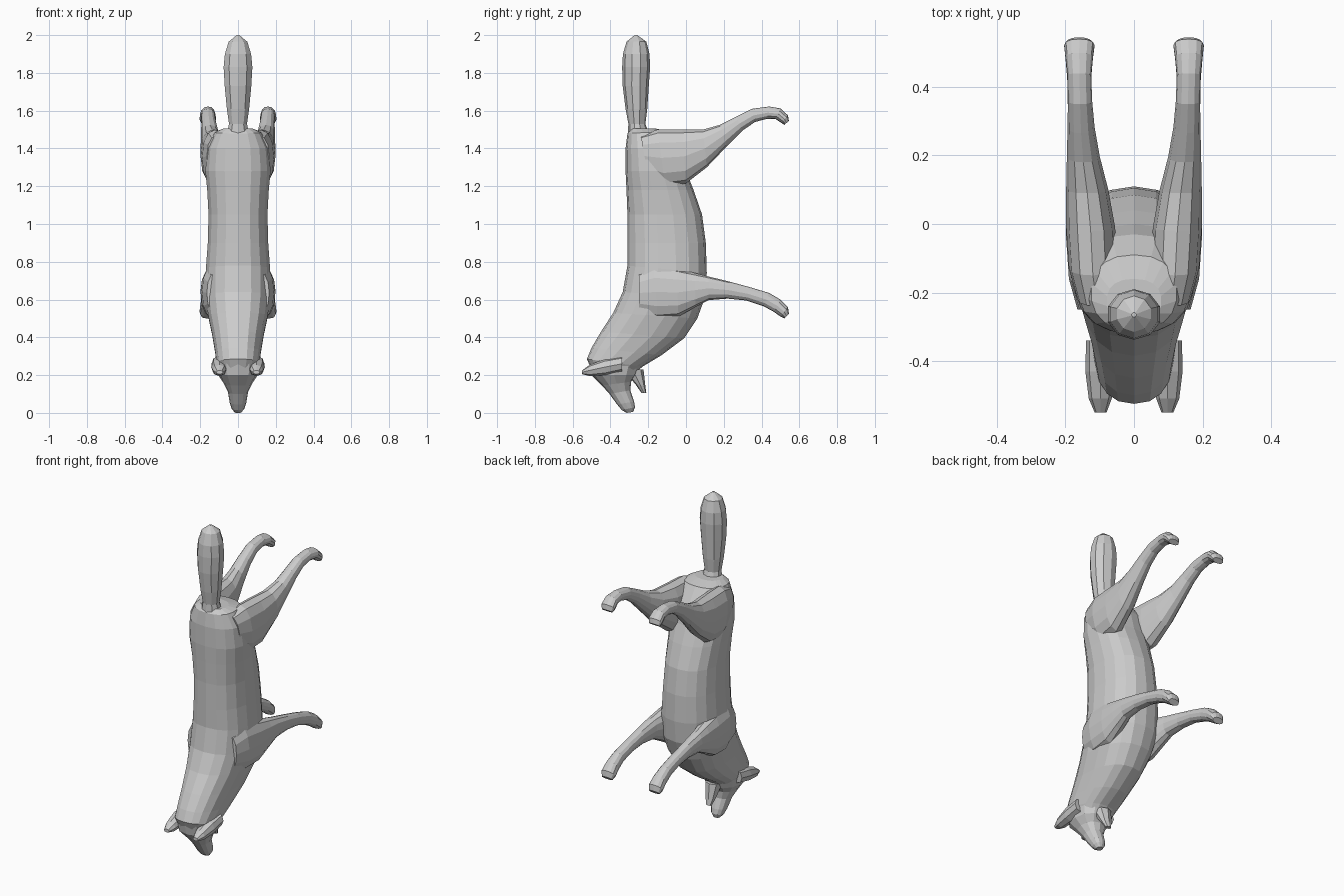
import bpy, bmesh, math


def loft(name, sections, sides=14, power=0.9, mirror=False):
    """Skin rings; each section is (y, z) of one edge, (y, z) of the other, x min, x max."""
    bm = bmesh.new()
    rings = []
    for ay, az, by, bz, x0, x1 in sections:
        ring = []
        for i in range(sides):
            a = 2 * math.pi * i / sides
            c, s = math.cos(a), math.sin(a)
            u = math.copysign(abs(c) ** power, c)
            v = math.copysign(abs(s) ** power, s)
            ring.append(bm.verts.new(((x0 + x1) / 2 + v * (x1 - x0) / 2,
                                      (ay + by) / 2 + u * (ay - by) / 2,
                                      (az + bz) / 2 + u * (az - bz) / 2)))
        rings.append(ring)
    for r, q in zip(rings, rings[1:]):
        for i in range(sides):
            j = (i + 1) % sides
            bm.faces.new((r[i], r[j], q[j], q[i]))
    bm.faces.new(rings[0])
    bm.faces.new(rings[-1])
    bmesh.ops.recalc_face_normals(bm, faces=bm.faces)
    mesh = bpy.data.meshes.new(name)
    bm.to_mesh(mesh)
    bm.free()
    obj = bpy.data.objects.new(name, mesh)
    bpy.context.collection.objects.link(obj)
    if mirror:
        obj.modifiers.new("Mirror", 'MIRROR')
    return obj


def centred(rows):
    return [(ay, az, by, bz, -w, w) for ay, az, by, bz, w in rows]


# Torso and neck, rump to back of head
loft("torso", centred([
    (-0.29, 1.505, -0.16, 1.505, 0.08),
    (-0.31, 1.48, -0.09, 1.49, 0.125),
    (-0.32, 1.40, -0.03, 1.40, 0.165),
    (-0.32, 1.28, 0.00, 1.28, 0.175),
    (-0.315, 1.18, 0.04, 1.18, 0.165),
    (-0.31, 1.05, 0.085, 1.05, 0.158),
    (-0.31, 0.90, 0.105, 0.90, 0.162),
    (-0.31, 0.78, 0.11, 0.74, 0.172),
    (-0.335, 0.64, 0.10, 0.61, 0.175),
    (-0.385, 0.53, 0.06, 0.50, 0.160),
    (-0.45, 0.43, -0.01, 0.395, 0.138),
    (-0.50, 0.345, -0.13, 0.305, 0.123),
    (-0.525, 0.285, -0.23, 0.245, 0.115),
    (-0.50, 0.23, -0.27, 0.21, 0.095)]), sides=18, power=0.85)

# Head and snout
loft("head", centred([
    (-0.515, 0.27, -0.24, 0.25, 0.115),
    (-0.50, 0.20, -0.26, 0.20, 0.105),
    (-0.445, 0.145, -0.29, 0.165, 0.075),
    (-0.405, 0.10, -0.295, 0.12, 0.053),
    (-0.365, 0.045, -0.275, 0.06, 0.044),
    (-0.34, 0.015, -0.27, 0.03, 0.034),
    (-0.315, 0.0, -0.28, 0.005, 0.018)]), sides=12)

# Open lower jaw
loft("lower_jaw", centred([
    (-0.34, 0.23, -0.225, 0.23, 0.05),
    (-0.27, 0.155, -0.215, 0.14, 0.032),
    (-0.235, 0.105, -0.21, 0.105, 0.018)]), sides=8)

# Ears
loft("ears", [
    (-0.34, 0.30, -0.34, 0.22, 0.06, 0.14),
    (-0.43, 0.285, -0.43, 0.20, 0.055, 0.142),
    (-0.51, 0.255, -0.51, 0.195, 0.065, 0.132),
    (-0.55, 0.225, -0.55, 0.205, 0.08, 0.115)], sides=8, mirror=True)

# Hind legs, thigh to paw
loft("hind_legs", [
    (-0.24, 1.47, -0.20, 1.25, 0.05, 0.165),
    (-0.15, 1.50, -0.11, 1.20, 0.05, 0.19),
    (-0.02, 1.50, 0.00, 1.215, 0.055, 0.198),
    (0.09, 1.50, 0.11, 1.30, 0.075, 0.198),
    (0.18, 1.525, 0.215, 1.41, 0.10, 0.196),
    (0.265, 1.568, 0.30, 1.495, 0.115, 0.194),
    (0.35, 1.61, 0.365, 1.54, 0.122, 0.193),
    (0.44, 1.622, 0.43, 1.557, 0.125, 0.194),
    (0.50, 1.612, 0.475, 1.555, 0.12, 0.2),
    (0.54, 1.575, 0.505, 1.535, 0.115, 0.204),
    (0.545, 1.545, 0.52, 1.525, 0.125, 0.195)], sides=12, mirror=True)

# Front legs, shoulder to paw
loft("front_legs", [
    (-0.25, 0.74, -0.25, 0.53, 0.07, 0.165),
    (-0.17, 0.78, -0.15, 0.50, 0.07, 0.19),
    (-0.05, 0.765, -0.04, 0.51, 0.08, 0.198),
    (0.05, 0.74, 0.05, 0.56, 0.095, 0.198),
    (0.12, 0.722, 0.12, 0.597, 0.11, 0.196),
    (0.23, 0.695, 0.22, 0.605, 0.12, 0.194),
    (0.34, 0.665, 0.32, 0.595, 0.123, 0.193),
    (0.44, 0.635, 0.41, 0.565, 0.125, 0.195),
    (0.50, 0.60, 0.465, 0.535, 0.12, 0.2),
    (0.54, 0.56, 0.50, 0.51, 0.115, 0.204),
    (0.545, 0.525, 0.52, 0.50, 0.125, 0.195)], sides=12, mirror=True)

# Bushy tail
loft("tail", centred([
    (-0.31, 1.46, -0.19, 1.46, 0.065),
    (-0.305, 1.53, -0.215, 1.53, 0.05),
    (-0.32, 1.61, -0.205, 1.61, 0.062),
    (-0.335, 1.73, -0.197, 1.73, 0.074),
    (-0.338, 1.83, -0.19, 1.83, 0.08),
    (-0.334, 1.90, -0.193, 1.90, 0.073),
    (-0.315, 1.965, -0.21, 1.965, 0.052),
    (-0.272, 2.0, -0.258, 2.0, 0.007)]), sides=10, power=1.0)
